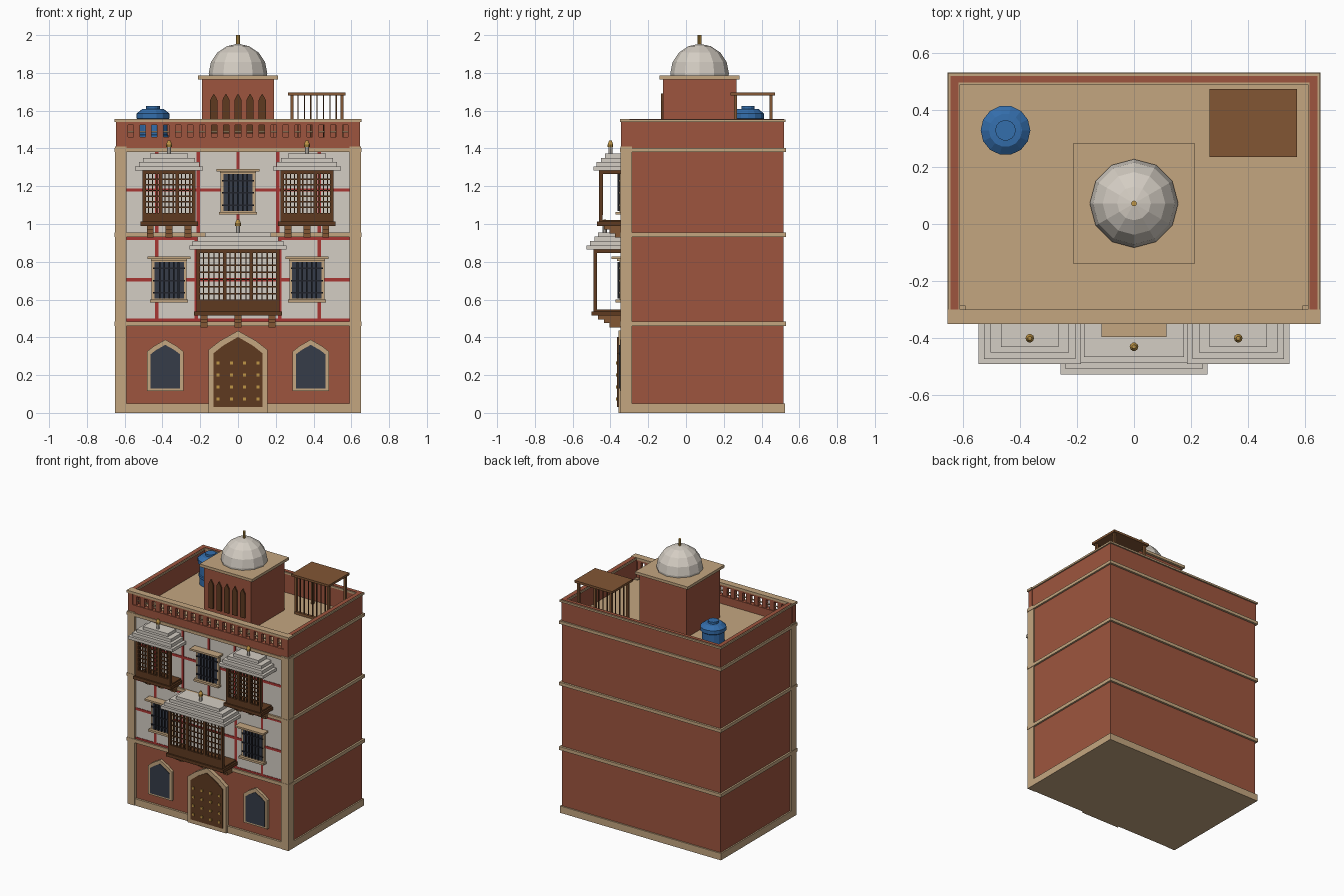
import bpy, bmesh, math
from mathutils import Matrix

if "Cube" in bpy.data.objects:
    bpy.data.objects.remove(bpy.data.objects["Cube"])

def mat(name, r, g, b):
    m = bpy.data.materials.new(name)
    m.diffuse_color = [((c / 255 + 0.055) / 1.055) ** 2.4 for c in (r, g, b)] + [1]
    m.use_nodes = True
    m.node_tree.nodes["Principled BSDF"].inputs["Base Color"].default_value = m.diffuse_color
    return m

BRICK = mat("brick", 158, 85, 62)
STONE = mat("sandstone", 196, 166, 128)
PLASTER = mat("plaster", 212, 205, 195)
RED = mat("red paint", 168, 54, 50)
WOOD = mat("dark wood", 94, 58, 32)
TIMBER = mat("mid timber", 130, 86, 52)
BLUE = mat("tank blue", 52, 110, 172)
GOLD = mat("brass", 192, 150, 70)
GLASS = mat("dark glass", 54, 60, 72)
IRON = mat("iron", 32, 34, 42)

def finish(name, bm, m):
    bmesh.ops.recalc_face_normals(bm, faces=bm.faces)
    me = bpy.data.meshes.new(name)
    bm.to_mesh(me)
    bm.free()
    me.materials.append(m)
    ob = bpy.data.objects.new(name, me)
    bpy.context.collection.objects.link(ob)
    return ob

def boxes(name, m, *dims):
    """One object from boxes given as x0,x1,y0,y1,z0,z1."""
    bm = bmesh.new()
    for x0, x1, y0, y1, z0, z1 in dims:
        mx = Matrix.Translation(((x0 + x1) / 2, (y0 + y1) / 2, (z0 + z1) / 2))
        bmesh.ops.create_cube(bm, size=1, matrix=mx @ Matrix.Diagonal((x1 - x0, y1 - y0, z1 - z0, 1)))
    return finish(name, bm, m)

def arch(name, m, cx, hw, z0, zs, zt, y0, y1):
    """Pointed arch plate: half width, bottom, shoulder and apex heights."""
    half = [(hw, z0), (hw, zs), (hw * 0.62, zs + (zt - zs) * 0.46)]
    pts = half + [(0, zt)] + [(-x, z) for x, z in reversed(half)]
    bm = bmesh.new()
    f = bm.faces.new([bm.verts.new((cx + x, y0, z)) for x, z in pts])
    ext = bmesh.ops.extrude_face_region(bm, geom=[f])["geom"]
    bmesh.ops.translate(bm, vec=(0, y1 - y0, 0), verts=[v for v in ext if isinstance(v, bmesh.types.BMVert)])
    return finish(name, bm, m)

def lathe(name, m, x, y, profile, n=12):
    bm = bmesh.new()
    rings = [[bm.verts.new((x + r * math.cos(2 * math.pi * i / n), y + r * math.sin(2 * math.pi * i / n), z))
              for i in range(n)] for r, z in profile]
    for a, b in zip(rings, rings[1:]):
        for i in range(n):
            bm.faces.new((a[i], a[(i + 1) % n], b[(i + 1) % n], b[i]))
    bm.faces.new(rings[0])
    bm.faces.new(rings[-1])
    return finish(name, bm, m)

def spread(a, b, n):
    return [a + (b - a) * i / (n - 1) for i in range(n)]

# Main block, plinth, storey bands, corner pilasters
boxes("main_block", BRICK, (-.64, .64, -.33, .515, .01, 1.4))
boxes("plinth", STONE, (-.65, .65, -.345, .525, 0, .05))
for z0, z1 in ((.46, .485), (.932, .955), (1.38, 1.402)):
    boxes("storey_band", STONE, (-.653, .653, -.35, .53, z0, z1))
boxes("corner_pilasters", STONE, *[(s * .62 - .03, s * .62 + .03, -.348, -.285, 0, 1.41) for s in (-1, 1)])

# Plaster panels with painted red stripes
boxes("plaster_panels", PLASTER, (-.59, .59, -.336, -.32, .485, .932), (-.59, .59, -.336, -.32, .955, 1.38))
boxes("red_stripes", RED,
      *[(x - .009, x + .009, -.339, -.33, .485, .932) for x in (-.43, -.22, .22, .43)],
      *[(x - .009, x + .009, -.339, -.33, .955, 1.38) for x in (-.43, -.21, 0, .21, .43)],
      *[(-.59, .59, -.3395, -.33, z - h, z + h) for z, h in ((.492, .007), (.705, .009), (.922, .008), (1.18, .009))])

# Parapet: solid sides and back, balustrade in front
boxes("parapet_walls", BRICK, (-.643, -.615, -.31, .518, 1.4, 1.556), (.615, .643, -.31, .518, 1.4, 1.556),
      (-.643, .643, .495, .518, 1.4, 1.556))
boxes("parapet_coping", STONE, (-.652, -.609, -.3, .528, 1.54, 1.553), (.609, .652, -.3, .528, 1.54, 1.553),
      (-.652, .652, .488, .528, 1.54, 1.553))
boxes("balustrade_base", BRICK, (-.645, .645, -.345, -.305, 1.4, 1.46), (-.643, .643, -.343, -.307, 1.525, 1.542),
      *[(s * .627 - .018, s * .627 + .018, -.345, -.305, 1.4, 1.54) for s in (-1, 1)])
boxes("balusters", BRICK, *[(x - .017, x + .017, -.338, -.312, 1.45, 1.53) for x in spread(-.6, .6, 20)])
boxes("balustrade_mid_rail", STONE, (-.61, .61, -.328, -.322, 1.485, 1.492))
boxes("balustrade_coping", STONE, (-.653, .653, -.35, -.3, 1.54, 1.557))

# Door with brass studs
arch("door_frame", STONE, 0, .155, 0, .335, .435, -.358, -.32)
arch("door_leaf", WOOD, 0, .13, .03, .315, .402, -.364, -.33)
boxes("door_studs", GOLD, *[(x - .008, x + .008, -.371, -.36, z - .008, z + .008)
                            for x in spread(-.105, .105, 4) for z in spread(.073, .265, 4)])

# Ground floor pointed windows
for cx in (-.385, .385):
    arch("arched_window_frame", STONE, cx, .096, .115, .325, .388, -.35, -.32)
    arch("arched_window_glass", GLASS, cx, .078, .128, .31, .36, -.354, -.33)

# Barred rectangular windows
for cx, z0 in ((-.365, .6), (.365, .6), (0, 1.065)):
    z1 = z0 + .2
    boxes("window_frame", STONE, (cx - .092, cx + .092, -.352, -.32, z0 - .005, z1 + .008))
    boxes("window_glass", GLASS, (cx - .078, cx + .078, -.355, -.33, z0 + .005, z1))
    boxes("window_hood", STONE, (cx - .114, cx + .114, -.395, -.33, z1 + .014, z1 + .027),
          (cx - .095, cx + .095, -.365, -.33, z1 + .004, z1 + .014))
    boxes("window_sill", STONE, (cx - .1, cx + .1, -.372, -.33, z0 - .016, z0 - .001))
    boxes("window_bars", IRON, *[(x - .004, x + .004, -.363, -.353, z0 + .005, z1) for x in spread(cx - .05, cx + .05, 5)],
          *[(cx - .085, cx + .085, -.362, -.353, z - .004, z + .004) for z in spread(z0 + .035, z1 - .035, 3)])

def bay(cx, hw, zb, panel, zt, yf, roof, cols):
    """Projecting lattice bay with brackets, stepped roof and finial."""
    boxes("bay_floor", WOOD, (cx - hw - .012, cx + hw + .012, yf - .01, -.33, zb, zb + .022),
          (cx - hw, cx + hw, yf, -.33, zb + .02, zb + .032))
    boxes("bay_panel", WOOD, (cx - hw, cx + hw, yf, yf + .018, zb + .02, panel))
    boxes("bay_beam", WOOD, (cx - hw, cx + hw, yf, -.33, zt - .018, zt))
    boxes("bay_posts", WOOD, *[(x - .009, x + .009, yf, yf + .02, panel - .01, zt - .01)
                               for x in spread(cx - hw + .009, cx + hw - .009, 4)])
    boxes("bay_lattice", WOOD, *[(x - .0035, x + .0035, yf + .004, yf + .012, panel, zt - .01)
                                 for x in spread(cx - hw + .009, cx + hw - .009, cols)],
          *[(cx - hw, cx + hw, yf + .005, yf + .011, z - .0035, z + .0035)
            for z in spread(panel + .03, zt - .045, 6)])
    # Stepped brackets
    off = hw - .04
    boxes("bay_brackets", TIMBER, *[(cx + s * off - .018, cx + s * off + .018, yf + d, -.33, zb - h, zb)
                                    for s in (-1, 0, 1) for d, h in ((.025, .02), (.055, .04), (.085, .062))])
    # Stepped roof
    zr = zt
    tiers = []
    for (w, y), h in zip(roof, (.022, .024, .022, .022)):
        tiers.append((cx - w, cx + w, y, -.33, zr, zr + h))
        zr += h
    boxes("bay_roof", PLASTER, *tiers)
    lathe("bay_finial_stem", PLASTER, cx, yf + .06, [(.011, zr - .01), (.011, zr + .04)], 8)
    lathe("bay_finial_tip", GOLD, cx, yf + .06, [(.015, zr + .035), (.015, zr + .05), (.007, zr + .07)], 10)

for s in (-1, 1):
    bay(s * .365, .14, .99, 1.058, 1.282, -.46,
        ((.18, -.49), (.16, -.473), (.138, -.45), (.1, -.43)), 13)
bay(0, .22, .515, .6, .865, -.49, ((.257, -.527), (.24, -.508), (.215, -.485), (.175, -.465)), 16)

# Rooftop kiosk with dome
KY = .072
boxes("kiosk", BRICK, (-.19, .19, KY - .195, KY + .195, 1.39, 1.77))
boxes("kiosk_slab", STONE, (-.212, .212, KY - .212, KY + .212, 1.765, 1.785))
for x in spread(-.128, .128, 5):
    arch("kiosk_niche", WOOD, x, .019, 1.48, 1.655, 1.69, KY - .204, KY - .19)
R, C = .155, 1.798
lathe("dome", PLASTER, 0, KY, [(R * .99, 1.784)] + [(R * math.cos(a), C + R * math.sin(a))
      for a in (0, .39, .785, 1.18, 1.53)], 12)
lathe("dome_finial", GOLD, 0, KY, [(.01, 1.94), (.01, 2.0)], 8)

# Water tank
lathe("water_tank", BLUE, -.45, .328, [(.076, 1.4), (.076, 1.45), (.081, 1.455), (.081, 1.47), (.076, 1.475),
      (.076, 1.55), (.087, 1.558), (.087, 1.585), (.058, 1.608), (.036, 1.61), (.036, 1.625)], 14)

# Pergola with barred front
boxes("pergola_roof", TIMBER, (.265, .57, .235, .472, 1.68, 1.696))
boxes("pergola_posts", TIMBER, *[(x - .008, x + .008, y - .008, y + .008, 1.39, 1.685)
                                 for x in (.287, .55) for y in (.262, .45)])
boxes("pergola_floor_rail", TIMBER, (.287, .55, .253, .271, 1.4, 1.42))
boxes("pergola_bars", WOOD, *[(x - .003, x + .003, .259, .265, 1.41, 1.685) for x in spread(.318, .52, 7)])
